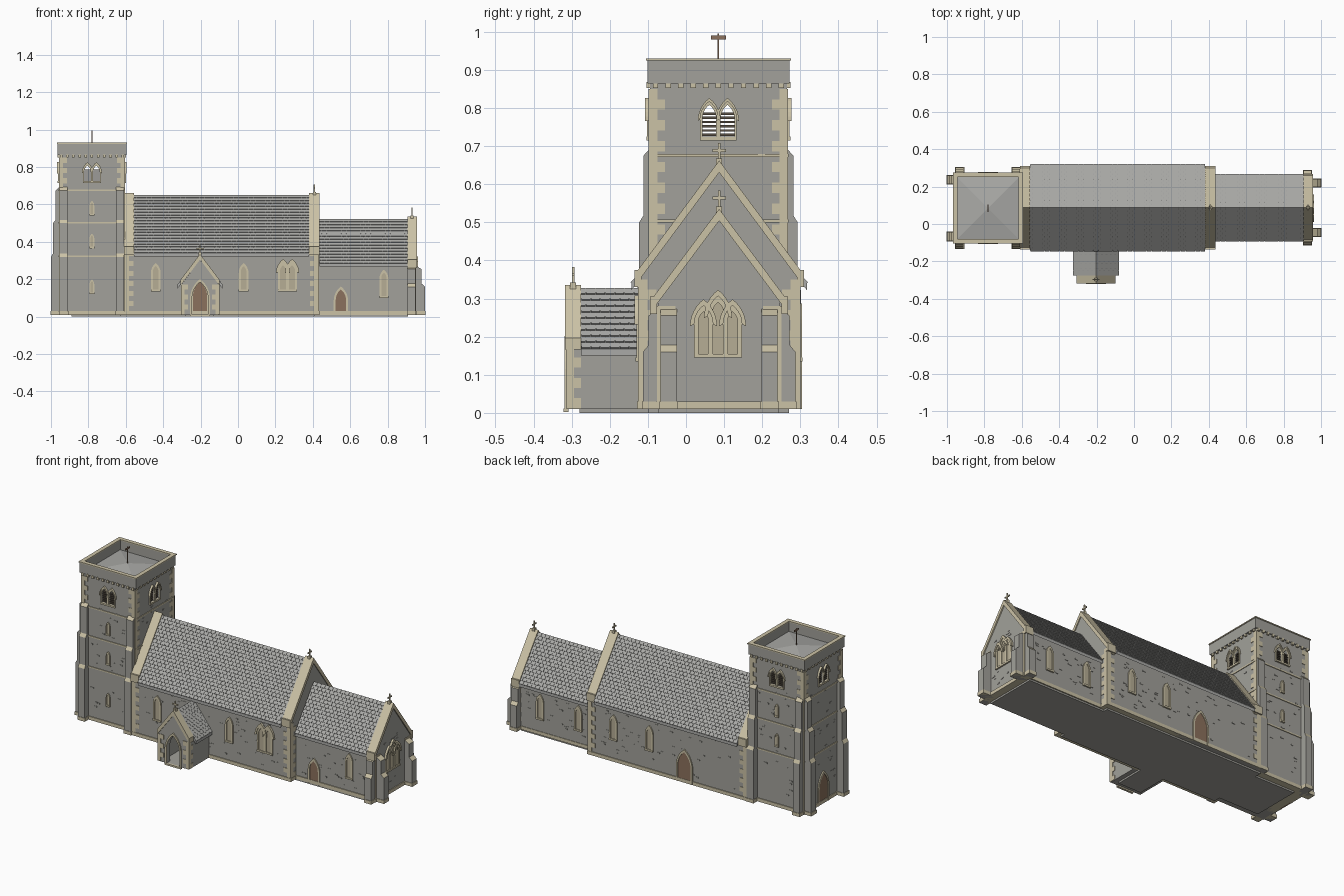
import bpy, bmesh, math, random
from mathutils import Matrix

random.seed(4)
if "Cube" in bpy.data.objects:
    bpy.data.objects.remove(bpy.data.objects["Cube"])


def material(name, rgb):
    m = bpy.data.materials.new(name)
    m.use_nodes = True
    m.diffuse_color = (*rgb, 1)
    m.node_tree.nodes["Principled BSDF"].inputs["Base Color"].default_value = (*rgb, 1)
    return m


STONE = material("grey stone", (0.36, 0.355, 0.325))
CREAM = material("cream stone", (0.6, 0.54, 0.38))
SLATE = material("slate", (0.4, 0.4, 0.385))
WOOD = material("door wood", (0.26, 0.165, 0.11))
DARK = material("louvre wood", (0.1, 0.08, 0.06))
PANE = material("window panel", (0.47, 0.42, 0.3))
SOUTH, EAST, NORTH, WEST = range(4)


def build(name, mat, prisms, at=(0, 0), turn=0, slope_mat=None):
    """Prisms are (x-z outline, y start, y end); turn is in quarter turns about z."""
    bm = bmesh.new()
    for pts, y0, y1 in prisms:
        a = [bm.verts.new((x, y0, z)) for x, z in pts]
        b = [bm.verts.new((x, y1, z)) for x, z in pts]
        bm.faces.new(a)
        bm.faces.new(b[::-1])
        for i in range(len(a)):
            j = (i + 1) % len(a)
            bm.faces.new((a[j], a[i], b[i], b[j]))
    bmesh.ops.recalc_face_normals(bm, faces=bm.faces)
    bm.transform(Matrix.Translation((at[0], at[1], 0)) @ Matrix.Rotation(turn * math.pi / 2, 4, "Z"))
    me = bpy.data.meshes.new(name)
    me.materials.append(mat)
    if slope_mat:
        me.materials.append(slope_mat)
        for f in bm.faces:
            f.material_index = int(f.normal.z > 0.2)
    bm.to_mesh(me)
    bm.free()
    ob = bpy.data.objects.new(name, me)
    bpy.context.scene.collection.objects.link(ob)
    return ob


def rect(x0, x1, z0, z1):
    return [(x0, z0), (x1, z0), (x1, z1), (x0, z1)]


def box(x0, x1, y0, y1, z0, z1):
    return (rect(x0, x1, z0, z1), y0, y1)


def arch(w, z0, z1, rise=1.0, cx=0, n=6):
    """Pointed arch outline from right foot over the point to left foot."""
    r = w * rise
    big = (w * w / 4 + r * r) / w
    top = math.asin(min(1, r / big))
    side = [(w / 2 - big + big * math.cos(top * i / n), z1 - r + big * math.sin(top * i / n)) for i in range(n + 1)]
    side[-1] = (0, z1)
    right = [(w / 2, z0)] + side
    return [(cx + x, z) for x, z in right] + [(cx - x, z) for x, z in right[-2::-1]]


def ring(outer, inner, y0, y1, skip=0):
    return [([outer[i], outer[i + 1], inner[i + 1], inner[i]], y0, y1)
            for i in range(skip, len(outer) - 1 - skip)]


def lancets(name, at, turn, lights, fill=PANE, hood=False, t=0.011):
    """Framed pointed lights, each (centre, width, bottom, top)."""
    frame, panes = [], []
    for cx, w, z0, z1 in lights:
        inner = arch(w, z0, z1, cx=cx)
        frame += ring(arch(w + 2 * t, z0, z1 + t * 1.5, cx=cx), inner, -0.007, 0.004)
        if fill is not WOOD:
            frame.append(box(cx - w / 2 - t, cx + w / 2 + t, -0.009, 0.004, z0 - 0.01, z0))
        if hood:
            frame += ring(arch(w + 4 * t, z1 - w, z1 + t * 3, cx=cx),
                          arch(w + 2 * t, z1 - w, z1 + t * 1.5, cx=cx), -0.012, 0.004, 1)
        panes.append((inner, -0.003, 0.004))
    build(name + "_frame", CREAM, frame, at, turn)
    if fill:
        build(name + "_panel", fill, panes, at, turn)


def quoins(name, x, y, sx, sy, z0, z1, size=0.045):
    """Alternating corner blocks; sx and sy point inward."""
    blocks, n = [], max(2, round((z1 - z0) / 0.027))
    h = (z1 - z0) / n
    for i in range(n):
        lx, ly = (size, size * 0.5) if i % 2 else (size * 0.5, size)
        xs, ys = sorted((x - sx * 0.003, x + sx * lx)), sorted((y - sy * 0.003, y + sy * ly))
        blocks.append(box(*xs, *ys, z0 + i * h, z0 + (i + 1) * h))
    build(name, CREAM, blocks)


def stones(name, at, turn, u0, u1, z0, z1, n):
    out = []
    for _ in range(n):
        u, z, w = random.uniform(u0, u1), random.uniform(z0, z1), random.uniform(0.012, 0.022)
        out.append(box(u - w / 2, u + w / 2, -0.002, 0.003, z, z + 0.007))
    build(name, STONE, out, at, turn)


def buttress(name, x, y, direction, width, steps):
    """Stepped buttress; steps are (depth, top of upright), lowest first."""
    pts = [(-0.02, 0.01), (steps[0][0], 0.01)]
    for i, (d, z) in enumerate(steps):
        nxt = steps[i + 1][0] if i + 1 < len(steps) else 0
        pts += [(d, z), (nxt, z + 0.018)]
    pts.append((-0.02, pts[-1][1]))
    build(name, STONE, [(pts, -width / 2, width / 2)], (x, y), direction - 1, CREAM)
    d = steps[0][0] + 0.003
    build(name + "_plinth", CREAM, [box(0, d, -width / 2 - 0.003, width / 2 + 0.003, 0.01, 0.03)],
          (x, y), direction - 1)


def chevron(half, eave, ridge, t):
    return [(-half, eave), (0, ridge), (half, eave), (half, eave - t), (0, ridge - t), (-half, eave - t)]


def house(half, eave, apex, base=0.01):
    return [(-half, base), (half, base), (half, eave), (0, apex), (-half, eave)]


def roof(name, at, turn, y0, y1, half, eave, ridge, courses):
    """Pitched slab under staggered tiles, each a thin wedge."""
    parts = [(chevron(half, eave, ridge, 0.018), y0, y1)]
    count = round((y1 - y0) / 0.026)
    w = (y1 - y0) / count
    for s in (-1, 1):
        for c in range(courses):
            a, b = c / courses, (c + 1) / courses
            lo = (s * half * (1 - a), eave + (ridge - eave) * a)
            hi = (s * half * (1 - b), eave + (ridge - eave) * b)
            tile = [lo, (lo[0] + s * 0.003, lo[1] + 0.003), (hi[0], hi[1] + 0.001), hi]
            for j in range(count + c % 2):
                u = y0 + (j - 0.5 * (c % 2)) * w
                parts.append((tile, max(y0, u + 0.0007), min(y1, u + w - 0.0007)))
    build(name, SLATE, parts, at, turn)


def cross(name, at, turn, z):
    build(name, CREAM, [box(-0.008, 0.008, -0.008, 0.008, z - 0.015, z + 0.012),
                        box(-0.003, 0.003, -0.003, 0.003, z, z + 0.053),
                        box(-0.018, 0.018, -0.003, 0.003, z + 0.03, z + 0.037)], at, turn)


def cut(ob, cutters):
    bpy.context.view_layer.objects.active = ob
    for c in cutters:
        c.hide_render = True
        m = ob.modifiers.new("opening", "BOOLEAN")
        m.operation, m.solver, m.object = "DIFFERENCE", "EXACT", c
        bpy.ops.object.modifier_apply(modifier=m.name)
        bpy.data.objects.remove(c)


YC = 0.087
# Foundations and plinths
build("foundation", STONE, [box(-0.89, -0.62, -0.06, 0.23, 0, 0.012), box(-0.63, 0.41, -0.1, 0.27, 0, 0.012),
                            box(0.4, 0.91, -0.073, 0.243, 0, 0.012), box(-0.28, -0.13, -0.28, -0.09, 0, 0.012)])
build("plinth", CREAM, [box(-0.96, -0.6, -0.1, 0.27, 0.01, 0.03), box(-0.608, 0.435, -0.128, 0.302, 0.01, 0.03),
                        box(0.43, 0.955, -0.078, 0.25, 0.01, 0.03)])

# Nave and chancel
build("nave_walls", STONE, [(house(0.21, 0.35, 0.632), -0.43, 0.605)], (0, YC), EAST)
build("chancel_walls", STONE, [(house(0.16, 0.292, 0.505), -0.95, -0.42)], (0, YC), EAST)
roof("nave_roof", (0, YC), EAST, -0.38, 0.555, 0.23, 0.34, 0.65, 20)
roof("chancel_roof", (0, YC), EAST, -0.905, -0.435, 0.178, 0.285, 0.522, 15)
for name, x0, x1, half, eave, apex in (("nave_west", -0.61, -0.555, 0.213, 0.375, 0.662),
                                       ("nave_east", 0.38, 0.435, 0.213, 0.375, 0.662),
                                       ("chancel_east", 0.905, 0.957, 0.172, 0.305, 0.535)):
    build(name + "_coping", CREAM, [(chevron(half, eave, apex, 0.031), -x1, -x0)], (0, YC), EAST)
    build(name + "_kneelers", CREAM, [box(s * half - 0.009, s * half + 0.009, -x1, -x0, eave - 0.045, eave)
                                      for s in (-1, 1)], (0, YC), EAST)
cross("nave_cross", (0.408, YC), EAST, 0.655)
cross("chancel_cross", (0.931, YC), EAST, 0.53)
for s, tag in ((1, "south"), (-1, "north")):
    quoins(f"nave_east_quoins_{tag}", 0.43, YC - s * 0.21, -1, s, 0.03, 0.35)
    quoins(f"nave_west_quoins_{tag}", -0.605, YC - s * 0.21, 1, s, 0.03, 0.35)
    quoins(f"chancel_quoins_{tag}", 0.95, YC - s * 0.16, -1, s, 0.03, 0.28)
    buttress(f"chancel_end_buttress_{tag}", 0.95, YC - s * 0.132, EAST, 0.043, [(0.05, 0.16), (0.03, 0.255)])
    buttress(f"chancel_side_buttress_{tag}", 0.928, YC - s * 0.16, SOUTH if s > 0 else NORTH, 0.043,
             [(0.04, 0.16), (0.025, 0.255)])

# Windows and doors
S_NAVE, N_NAVE, S_CHAN, N_CHAN = YC - 0.21, YC + 0.21, YC - 0.16, YC + 0.16
for x in (-0.44, 0.03):
    lancets("nave_south_window", (x, S_NAVE), SOUTH, [(0, 0.03, 0.145, 0.27)])
lancets("nave_twin_window", (0.265, S_NAVE), SOUTH, [(s * 0.024, 0.032, 0.145, 0.275) for s in (-1, 1)], hood=True)
for x in (0.03, 0.265):
    lancets("nave_north_window", (x, N_NAVE), NORTH, [(0, 0.03, 0.145, 0.27)])
lancets("chancel_south_window", (0.78, S_CHAN), SOUTH, [(0, 0.026, 0.11, 0.235)])
for x in (0.53, 0.78):
    lancets("chancel_north_window", (x, N_CHAN), NORTH, [(0, 0.028, 0.11, 0.235)])
lancets("east_window", (0.95, YC - 0.003), EAST,
        [(-0.038, 0.027, 0.155, 0.265), (0, 0.03, 0.155, 0.29), (0.038, 0.027, 0.155, 0.265)], hood=True)
lancets("chancel_door", (0.55, S_CHAN), SOUTH, [(0, 0.055, 0.01, 0.145)], WOOD)
lancets("porch_inner_door", (-0.203, S_NAVE), SOUTH, [(0, 0.075, 0.01, 0.185)], WOOD)
lancets("north_door", (-0.2, N_NAVE), NORTH, [(0, 0.085, 0.01, 0.19)], WOOD)

# Porch
porch = build("porch_walls", STONE, [(house(0.1, 0.172, 0.305), -0.312, -0.126)], (-0.203, 0))
cut(porch, [build("porch_room", STONE, [(house(0.08, 0.15, 0.25, 0.012), -0.285, -0.1)], (-0.203, 0)),
            build("porch_opening", STONE, [(arch(0.085, 0.012, 0.185), -0.4, -0.25)], (-0.203, 0))])
lancets("porch_arch", (-0.203, -0.312), SOUTH, [(0, 0.085, 0.012, 0.185)], None)
roof("porch_roof", (-0.203, 0), 0, -0.275, -0.124, 0.12, 0.168, 0.326, 10)
build("porch_coping", CREAM, [(chevron(0.105, 0.196, 0.335, 0.03), -0.317, -0.275)], (-0.203, 0))
cross("porch_cross", (-0.203, -0.296), SOUTH, 0.33)
for s in (-1, 1):
    quoins("porch_quoins", -0.203 + s * 0.1, -0.312, -s, 1, 0.012, 0.172, 0.036)

# Tower stages
X0, X1, Y0, Y1 = -0.955, -0.607, -0.095, 0.265
XC = (X0 + X1) / 2
faces = (("south", (XC, Y0), SOUTH), ("east", (X1, 0.085), EAST), ("north", (XC, Y1), NORTH), ("west", (X0, 0.085), WEST))
build("tower_walls", STONE, [box(X0, X1, Y0, Y1, 0.01, 0.675)])
belfry = build("tower_belfry", STONE, [box(X0, X1, Y0, Y1, 0.675, 0.868)])
LIGHTS = [(s * 0.024, 0.036, 0.725, 0.808) for s in (-1, 1)]
holes = [(arch(w, z0, z1, cx=c), -0.4, 0.4) for c, w, z0, z1 in LIGHTS]
cut(belfry, [build("belfry_room", STONE, [box(X0 + 0.03, X1 - 0.03, Y0 + 0.03, Y1 - 0.03, 0.685, 0.855)]),
             build("belfry_holes_a", STONE, holes, (XC, 0.085), SOUTH),
             build("belfry_holes_b", STONE, holes, (XC, 0.085), EAST)])
for name, at, turn in faces:
    lancets(f"belfry_{name}_window", at, turn, LIGHTS, None, True, 0.006)
    slats = [([(c - 0.019, z), (c + 0.019, z), (c + 0.019, z + 0.006), (c - 0.019, z + 0.006)], 0.004, 0.016)
             for c, *_ in LIGHTS for z in [0.727 + 0.011 * i for i in range(6)]]
    build(f"belfry_{name}_louvres", DARK, slats, at, turn)
    stones(f"tower_{name}_stones", at, turn, -0.12, 0.12, 0.05, 0.7, 28)
    # Small corbels under the parapet
    build(f"tower_{name}_corbels", CREAM, [box(u - 0.007, u + 0.007, -0.009, 0.004, 0.852, 0.868)
                                           for u in [-0.165 + 0.033 * i for i in range(11)]], at, turn)
for z in (0.322, 0.503, 0.675):
    build("string_course", CREAM, [box(X0 - 0.004, X1 + 0.004, Y0 - 0.004, Y1 + 0.004, z - 0.004, z + 0.004)])
STEPS = [(0.045, 0.32), (0.034, 0.5), (0.02, 0.675)]
for sx, x in ((1, X0), (-1, X1)):
    for sy, y in ((1, Y0), (-1, Y1)):
        quoins("tower_quoins", x, y, sx, sy, 0.03, 0.85, 0.04)
        buttress("tower_side_buttress", x + sx * 0.023, y, SOUTH if sy > 0 else NORTH, 0.043,
                 [(d * 0.82, z) for d, z in STEPS])
        if sx > 0:
            buttress("tower_west_buttress", x, y + sy * 0.028, WEST, 0.046, STEPS)
for z in (0.13, 0.375, 0.55):
    lancets("tower_slit_south", (XC, Y0), SOUTH, [(0, 0.013, z, z + 0.06)], t=0.006)
    if z > 0.2:
        lancets("tower_slit_north", (XC, Y1), NORTH, [(0, 0.013, z, z + 0.06)], t=0.006)
lancets("west_door", (X0, 0.085), WEST, [(0, 0.08, 0.01, 0.185)], WOOD)


# Parapet, tower roof and weather vane
def walls(x0, x1, y0, y1, t, z0, z1):
    return [box(x0, x1, y0, y0 + t, z0, z1), box(x0, x1, y1 - t, y1, z0, z1),
            box(x0, x0 + t, y0 + t, y1 - t, z0, z1), box(x1 - t, x1, y0 + t, y1 - t, z0, z1)]


build("parapet", STONE, walls(X0 - 0.01, X1 + 0.01, Y0 - 0.006, Y1 + 0.006, 0.018, 0.864, 0.926))
build("parapet_coping", CREAM, walls(X0 - 0.014, X1 + 0.014, Y0 - 0.01, Y1 + 0.01, 0.024, 0.924, 0.93))
bpy.ops.mesh.primitive_cone_add(vertices=4, radius1=0.171 * math.sqrt(2), radius2=0, depth=0.03,
                                location=(XC, 0.085, 0.883), rotation=(0, 0, math.pi / 4))
tower_roof = bpy.context.object
tower_roof.name = "tower_roof"
tower_roof.data.materials.append(SLATE)
build("weather_vane", WOOD, [box(-0.002, 0.002, -0.002, 0.002, 0.89, 0.995),
                             box(-0.02, 0.02, -0.002, 0.002, 0.98, 0.99)], (XC, 0.085), EAST)

# Scattered proud stones
stones("nave_south_stones", (0, S_NAVE), SOUTH, -0.53, 0.36, 0.05, 0.32, 60)
stones("nave_north_stones", (0, N_NAVE), NORTH, -0.36, 0.53, 0.05, 0.32, 60)
stones("chancel_south_stones", (0, S_CHAN), SOUTH, 0.46, 0.88, 0.05, 0.26, 28)
stones("chancel_north_stones", (0, N_CHAN), NORTH, -0.88, -0.46, 0.05, 0.26, 28)
stones("chancel_east_stones", (0.95, YC), EAST, -0.09, 0.09, 0.05, 0.36, 16)
